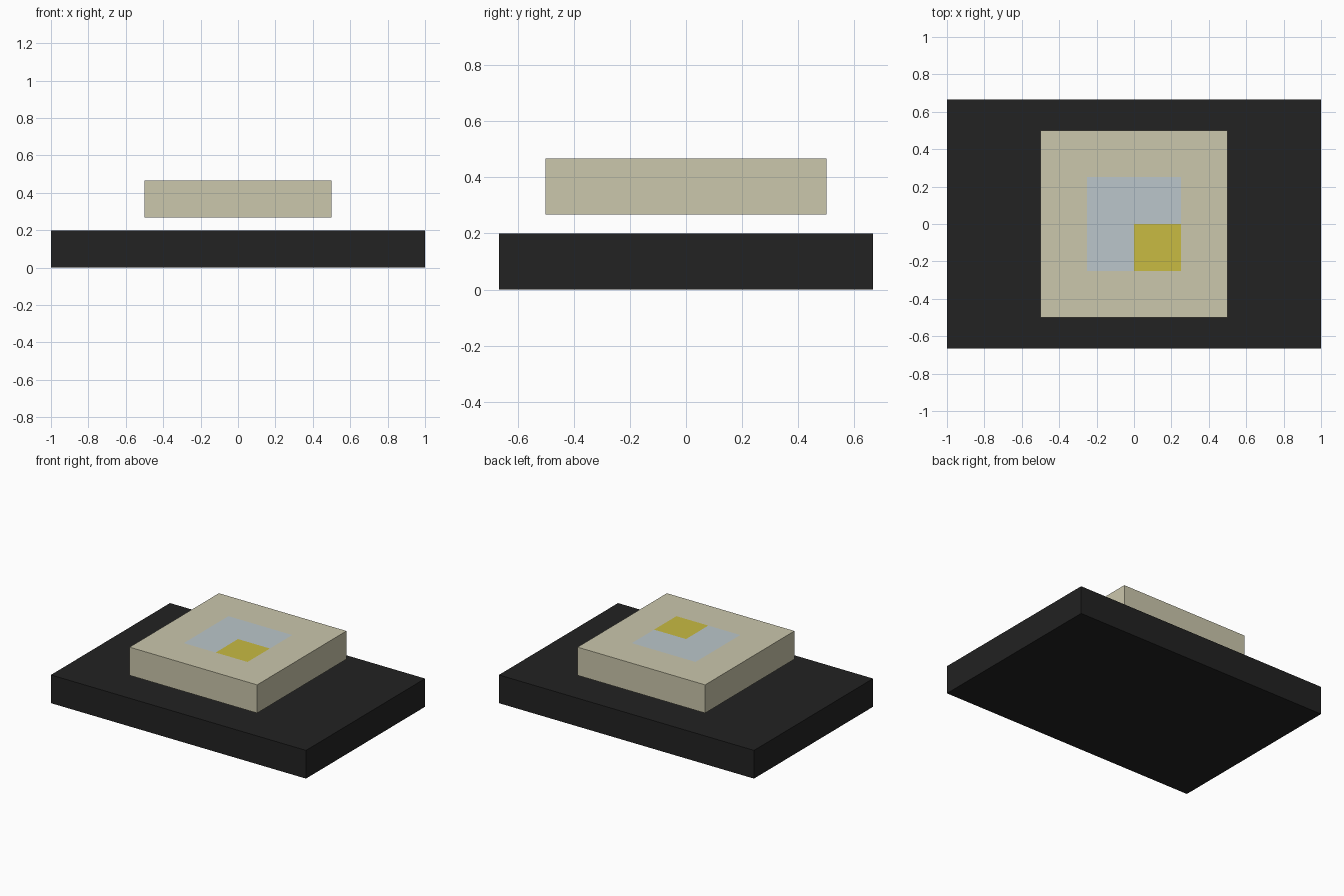
import bpy, bmesh
from mathutils import Vector

if "Cube" in bpy.data.objects:
    bpy.data.objects.remove(bpy.data.objects["Cube"])


def material(name, rgb):
    # sRGB 0-255 to linear
    lin = [((c / 255 + 0.055) / 1.055) ** 2.4 for c in rgb]
    m = bpy.data.materials.new(name)
    m.diffuse_color = (*lin, 1)
    m.use_nodes = True
    m.node_tree.nodes["Principled BSDF"].inputs["Base Color"].default_value = m.diffuse_color
    return m


BLACK = material("black", (34, 34, 34))
BEIGE = material("beige", (203, 199, 172))
BLUE = material("pale_blue", (187, 198, 203))
YELLOW = material("yellow", (200, 187, 66))


def slab(name, size, z, mats, cuts=(), rule=None):
    """Box standing at height z; cuts split it on x and y, rule colours its faces."""
    bm = bmesh.new()
    bmesh.ops.create_cube(bm, size=1)
    bmesh.ops.scale(bm, vec=size, verts=bm.verts)
    bmesh.ops.translate(bm, vec=(0, 0, z + size[2] / 2), verts=bm.verts)
    for axis in (Vector((1, 0, 0)), Vector((0, 1, 0))):
        for c in cuts:
            bmesh.ops.bisect_plane(bm, geom=bm.verts[:] + bm.edges[:] + bm.faces[:],
                                   plane_co=axis * c, plane_no=axis)
    bm.normal_update()
    if rule:
        for f in bm.faces:
            f.material_index = rule(f)
    me = bpy.data.meshes.new(name)
    bm.to_mesh(me)
    bm.free()
    for m in mats:
        me.materials.append(m)
    ob = bpy.data.objects.new(name, me)
    bpy.context.collection.objects.link(ob)
    return ob


# Blue square in the middle of the top face, its front right quarter yellow
def top_pattern(f):
    c = f.calc_center_median()
    if f.normal.z < 0.5 or max(abs(c.x), abs(c.y)) > 0.25:
        return 0
    return 2 if c.x > 0 and c.y < 0 else 1


# Wide dark base
slab("base", (2, 4 / 3, 0.2), 0, [BLACK])

# Square slab floating above the base
slab("upper_slab", (1, 1, 0.2), 0.267, [BEIGE, BLUE, YELLOW],
     cuts=(-0.25, 0, 0.25), rule=top_pattern)
